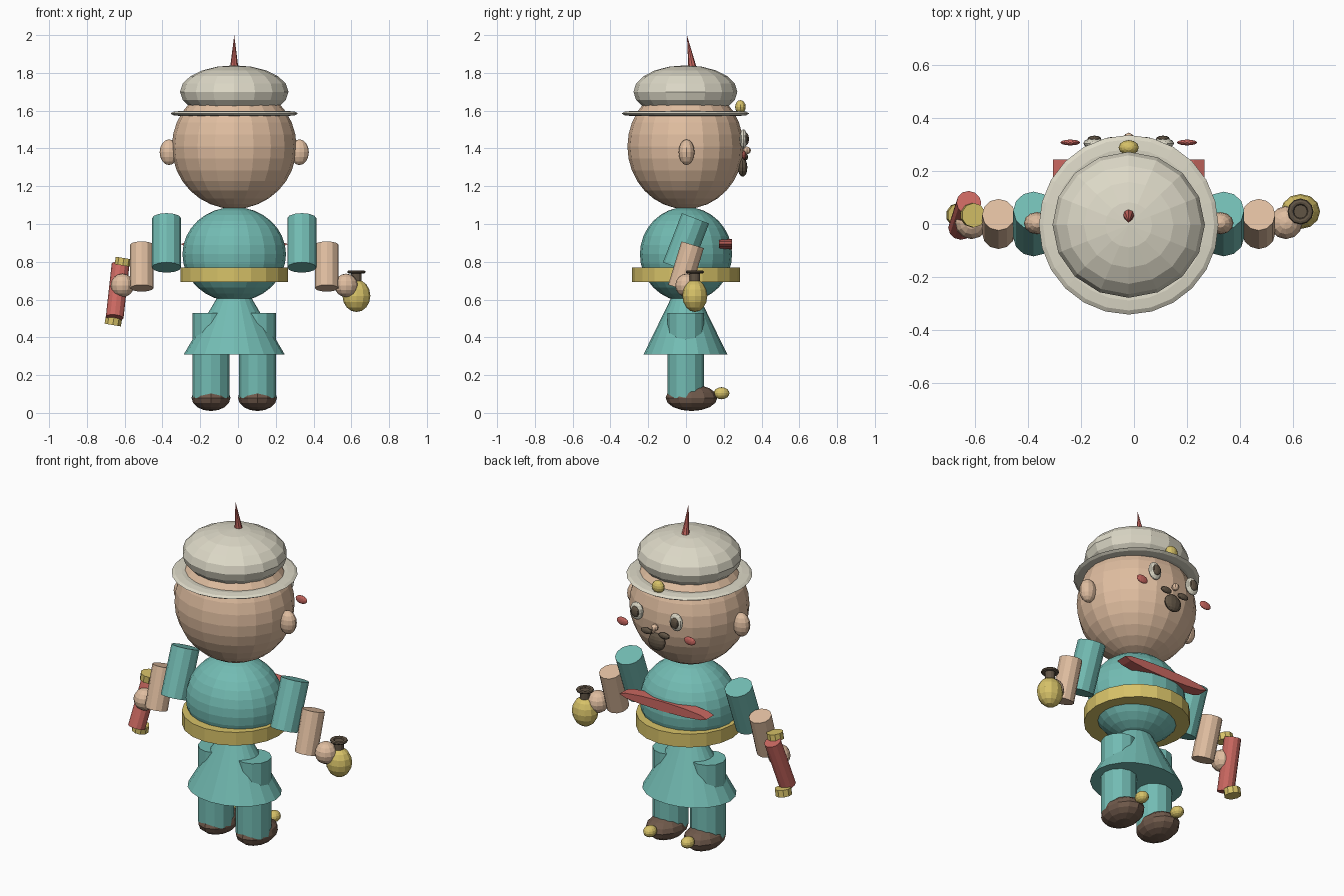
import bpy
import math
from mathutils import Vector

cube = bpy.data.objects.get("Cube")
if cube:
    bpy.data.objects.remove(cube, do_unlink=True)

CX = -0.02  # symmetry line of the figure


def material(name, rgb):
    mat = bpy.data.materials.new(name)
    mat.use_nodes = True
    mat.diffuse_color = (*rgb, 1)
    node = next(n for n in mat.node_tree.nodes if n.type == 'BSDF_PRINCIPLED')
    node.inputs["Base Color"].default_value = (*rgb, 1)
    return mat


teal = material("teal cloth", (0.17, 0.5, 0.45))
skin = material("skin", (0.74, 0.51, 0.35))
gold = material("gold", (0.68, 0.54, 0.14))
red = material("red", (0.6, 0.14, 0.12))
cream = material("cream felt", (0.72, 0.69, 0.57))
brown = material("brown leather", (0.16, 0.1, 0.07))
dark = material("dark brown", (0.12, 0.09, 0.06))


def finish(name, mat):
    obj = bpy.context.object
    obj.name = name
    obj.data.materials.append(mat)
    return obj


def ball(name, mat, loc, radii, segments=12, rings=8):
    bpy.ops.mesh.primitive_uv_sphere_add(segments=segments, ring_count=rings, radius=1, location=loc)
    obj = finish(name, mat)
    obj.scale = radii
    return obj


def rod(name, mat, start, end, r1, r2=None, sides=12):
    """Cylinder or cone running between two points."""
    a, b = Vector(start), Vector(end)
    bpy.ops.mesh.primitive_cone_add(vertices=sides, radius1=r1, radius2=r1 if r2 is None else r2,
                                    depth=(b - a).length, location=(a + b) / 2)
    obj = finish(name, mat)
    obj.rotation_euler = Vector((0, 0, 1)).rotation_difference(b - a).to_euler()
    return obj


def ring(name, mat, loc, major, minor, flat, segments=24):
    bpy.ops.mesh.primitive_torus_add(major_segments=segments, minor_segments=8,
                                     major_radius=major, minor_radius=minor, location=loc)
    obj = finish(name, mat)
    obj.scale.z = flat
    return obj


# Head and hat
ball("head", skin, (CX, -0.003, 1.41), (0.33, 0.307, 0.33), 20, 16)
ring("hat_brim", cream, (CX, -0.003, 1.585), 0.285, 0.053, 0.25)
ball("hat_crown", cream, (CX, -0.003, 1.7), (0.287, 0.275, 0.14), 16, 10)
rod("hat_spike", red, (CX, 0.037, 1.81), (CX, 0.005, 2.0), 0.024, 0, 8)
ball("hat_badge", gold, (CX, 0.288, 1.62), (0.038, 0.028, 0.036))

# Face
ball("nose", skin, (CX, 0.322, 1.39), (0.02, 0.022, 0.02), 8, 6)
ball("beard", dark, (CX, 0.3, 1.3), (0.055, 0.025, 0.05))

# Body
ball("torso", teal, (CX, 0, 0.84), (0.274, 0.244, 0.25), 20, 16)
rod("belt", gold, (CX, 0, 0.692), (CX, 0, 0.77), 0.285, sides=20)
skirt = rod("skirt", teal, (CX, -0.003, 0.31), (CX, -0.003, 0.73), 0.267, 0.02, 20)
skirt.scale.y = 0.83

# Flattened sash across the chest
sash = rod("chest_sash", red, (CX, 0.175, 0.893), (CX, 0.243, 0.893), 0.285, sides=12)
sash.scale = (1, 0.1, 1)

# Paired parts
for side, label in ((-1, "right"), (1, "left")):
    def x(offset):
        return CX + side * offset

    ball(label + "_ear", skin, (x(0.345), 0.003, 1.38), (0.05, 0.042, 0.068))
    ball(label + "_eye", cream, (x(0.129), 0.304, 1.45), (0.042, 0.02, 0.052))
    ball(label + "_pupil", dark, (x(0.129), 0.32, 1.45), (0.026, 0.013, 0.032))
    ball(label + "_cheek", red, (x(0.22), 0.307, 1.365), (0.038, 0.011, 0.024))
    ball(label + "_moustache", dark, (x(0.058), 0.315, 1.355), (0.036, 0.013, 0.018))
    rod(label + "_upper_arm", teal, (x(0.358), 0.05, 1.03), (x(0.358), -0.05, 0.77), 0.077)
    rod(label + "_forearm", skin, (x(0.49), 0.035, 0.89), (x(0.49), -0.035, 0.66), 0.062)
    ball(label + "_hand", skin, (x(0.592), 0.005, 0.675), (0.062, 0.062, 0.062))
    rod(label + "_leg", teal, (x(0.123), -0.002, 0.08), (x(0.123), -0.002, 0.53), 0.097)
    ball(label + "_shoe", brown, (x(0.123), 0.029, 0.08), (0.103, 0.137, 0.07))
    ball(label + "_toe_bobble", gold, (x(0.123), 0.188, 0.104), (0.036, 0.042, 0.032))

# Scroll in the right hand
rod("scroll", red, (-0.653, -0.015, 0.505), (-0.622, 0.08, 0.785), 0.047)
low, high = Vector((-0.66, 0.033, 0.485)), Vector((-0.607, 0.033, 0.8))
axis = (high - low).normalized() * 0.02
for label, centre in (("bottom", low), ("top", high)):
    rod("scroll_cap_" + label, gold, centre - axis, centre + axis, 0.046, sides=10)

# Gourd flask in the left hand
ball("gourd", gold, (0.627, 0.047, 0.62), (0.074, 0.066, 0.086))
rod("gourd_neck", dark, (0.627, 0.047, 0.68), (0.627, 0.047, 0.745), 0.028)
ring("gourd_lip", dark, (0.627, 0.047, 0.746), 0.037, 0.012, 0.7, 12)
